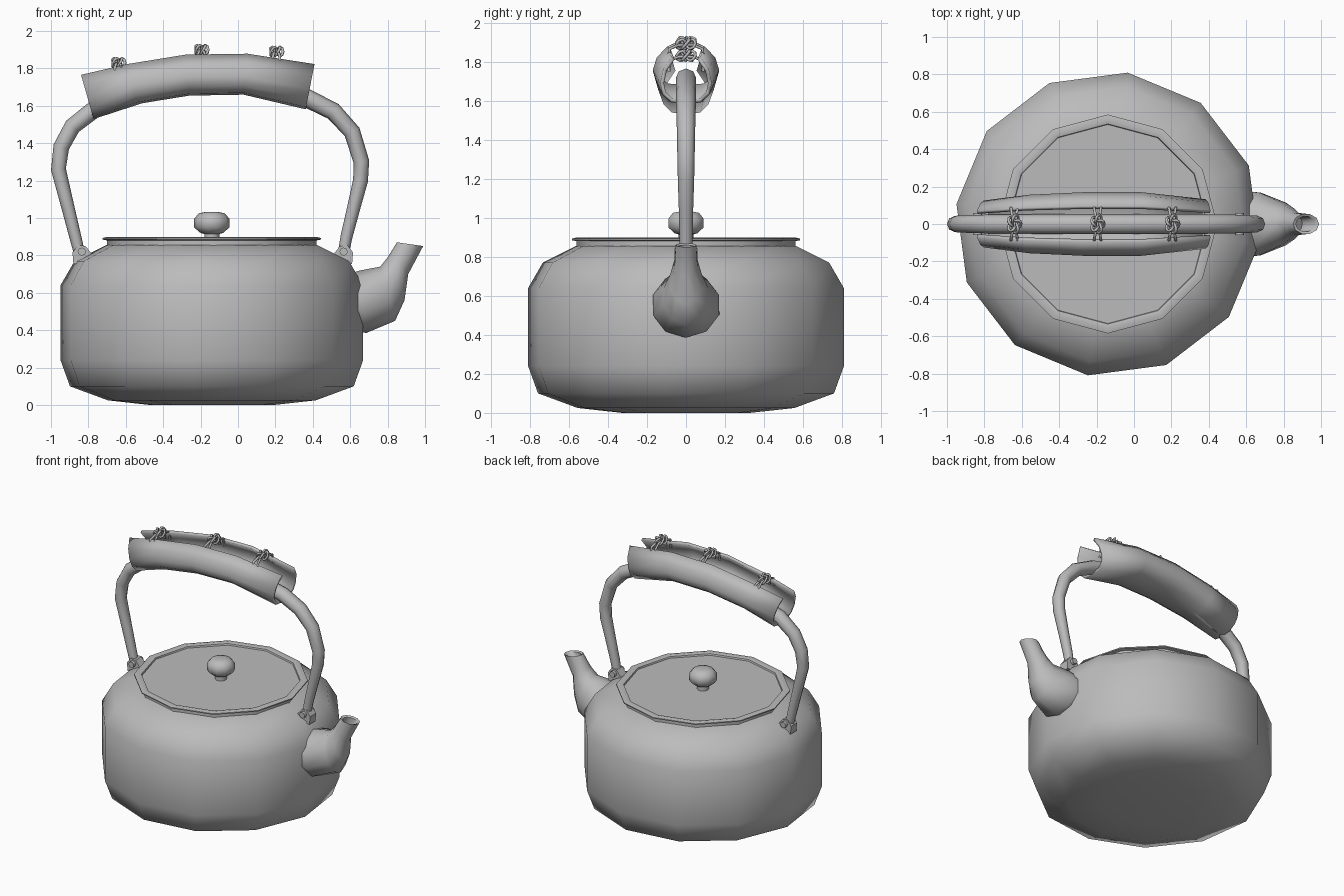
import bpy, bmesh, math
from math import sin, cos, pi
from mathutils import Vector

if "Cube" in bpy.data.objects:
    bpy.data.objects.remove(bpy.data.objects["Cube"])

CX = -0.14  # axis of the pot

metal = bpy.data.materials.new("plain grey")
metal.use_nodes = True
metal.diffuse_color = (0.5, 0.5, 0.5, 1)
metal.node_tree.nodes["Principled BSDF"].inputs["Base Color"].default_value = (0.5, 0.5, 0.5, 1)


def finish(obj, angle):
    obj.data.materials.append(metal)
    bpy.ops.object.select_all(action='DESELECT')
    obj.select_set(True)
    bpy.context.view_layer.objects.active = obj
    bpy.ops.object.shade_smooth_by_angle(angle=math.radians(angle))
    return obj


def loft(name, rings, closed=True, caps=(True, True), angle=50):
    """Skin a list of equal-length rings of points."""
    bm = bmesh.new()
    rows = [[bm.verts.new(p) for p in ring] for ring in rings]
    n = len(rows[0])
    for a, b in zip(rows, rows[1:]):
        for i in range(n if closed else n - 1):
            j = (i + 1) % n
            bm.faces.new((a[i], a[j], b[j], b[i]))
    if closed and caps[0]:
        bm.faces.new(rows[0][::-1])
    if closed and caps[1]:
        bm.faces.new(rows[-1])
    bmesh.ops.recalc_face_normals(bm, faces=bm.faces)
    mesh = bpy.data.meshes.new(name)
    bm.to_mesh(mesh)
    bm.free()
    obj = bpy.data.objects.new(name, mesh)
    bpy.context.collection.objects.link(obj)
    return finish(obj, angle)


def lathe(name, profile, sides, phase=0, x=CX, angle=50, caps=(True, True)):
    turns = [math.radians(phase) + 2 * pi * i / sides for i in range(sides)]
    return loft(name, [[(x + r * cos(t), r * sin(t), z) for t in turns]
                       for r, z in profile], angle=angle, caps=caps)


def frames(path):
    """Point and in-plane normal at each station of a path in the xz plane."""
    pts = [Vector((p[0], 0, p[1])) for p in path]
    for i, p in enumerate(pts):
        d = (pts[min(i + 1, len(pts) - 1)] - pts[max(i - 1, 0)]).normalized()
        yield p, Vector((-d.z, 0, d.x))


# Pot, rim and lid
lathe("pot_body", [(0.33, 0), (0.56, 0.025), (0.765, 0.10), (0.816, 0.24), (0.816, 0.64),
                   (0.74, 0.77), (0.57, 0.855)], 12, phase=-7.5, angle=60)
lathe("pot_rim", [(0.56, 0.83), (0.56, 0.88), (0.585, 0.885), (0.585, 0.893), (0.56, 0.899),
                  (0.535, 0.893), (0.53, 0.875)], 12, caps=(True, False))
lathe("lid", [(0.54, 0.865), (0.54, 0.882)], 12)
lathe("lid_knob", [(0.04, 0.87), (0.04, 0.915), (0.06, 0.92), (0.095, 0.95), (0.095, 0.995),
                   (0.07, 1.025), (0.03, 1.033)], 10, angle=55)

# Spout: elliptical sections given by top point, bottom point and half width
spout = [(0.58, 0.70, 0.62, 0.40, 0.18), (0.655, 0.72, 0.685, 0.385, 0.178),
         (0.76, 0.74, 0.84, 0.45, 0.12), (0.80, 0.79, 0.89, 0.56, 0.085),
         (0.825, 0.83, 0.91, 0.70, 0.062), (0.85, 0.87, 0.99, 0.85, 0.055),
         (0.865, 0.86, 0.97, 0.845, 0.042), (0.84, 0.79, 0.90, 0.72, 0.04)]
rings = []
for tx, tz, bx, bz, w in spout:
    c = Vector(((tx + bx) / 2, 0, (tz + bz) / 2))
    h = Vector(((tx - bx) / 2, 0, (tz - bz) / 2))
    rings.append([c + h * cos(2 * pi * i / 10) + Vector((0, w * sin(2 * pi * i / 10), 0))
                  for i in range(10)])
loft("spout", rings)

# Bail handle: x, z, radius
bail = [(-0.85, 0.82, 0.03), (-0.87, 0.90, 0.032), (-0.91, 1.06, 0.035), (-0.96, 1.26, 0.04),
        (-0.945, 1.38, 0.043), (-0.885, 1.49, 0.045), (-0.77, 1.58, 0.048), (-0.50, 1.67, 0.05),
        (-0.25, 1.715, 0.05), (0.04, 1.715, 0.05), (0.37, 1.64, 0.05), (0.51, 1.57, 0.048),
        (0.61, 1.46, 0.045), (0.66, 1.30, 0.042), (0.655, 1.20, 0.04), (0.615, 1.04, 0.035),
        (0.58, 0.90, 0.032), (0.565, 0.82, 0.03)]
loft("bail_handle", [[p + n * r * cos(2 * pi * i / 8) + Vector((0, r * 1.05 * sin(2 * pi * i / 8), 0))
                      for i in range(8)]
                     for (p, n), (_, _, r) in zip(frames(bail), bail)])

# Grip: open-topped sleeve wrapped under the bail; x, z, width scale
grip = [(-0.805, 1.645, 0.74), (-0.56, 1.715, 0.92), (-0.27, 1.762, 1), (0.04, 1.767, 1), (0.385, 1.70, 0.78)]
half = [(0.095, 0.112), (0.15, 0.055), (0.17, -0.01), (0.155, -0.06), (0.10, -0.098)]
section = half + [(0, -0.108)] + [(-y, z) for y, z in reversed(half)]
sleeve = loft("grip_sleeve", [[p + n * z * (1.12 if k in (0, 4) else 1) + Vector((0, y * grip[k][2], 0))
                               for y, z in section]
                              for k, (p, n) in enumerate(frames(grip))], closed=False, angle=60)
thick = sleeve.modifiers.new("thickness", 'SOLIDIFY')
thick.thickness = 0.02
thick.offset = -1


def cord(name, points, radius, cyclic=False):
    curve = bpy.data.curves.new(name, 'CURVE')
    curve.dimensions = '3D'
    curve.bevel_depth = radius
    curve.bevel_resolution = 1
    line = curve.splines.new('POLY')
    line.points.add(len(points) - 1)
    for q, p in zip(line.points, points):
        q.co = (*p, 1)
    line.use_cyclic_u = cyclic
    obj = bpy.data.objects.new(name, curve)
    curve.materials.append(metal)
    bpy.context.collection.objects.link(obj)


# Cord ties across the grip opening, each with a knot on top
for label, kx, kz in (("left", 0.205, 1.885), ("middle", -0.195, 1.895), ("right", -0.64, 1.825)):
    knot = []
    for i in range(40):
        t = 2 * pi * i / 40
        r = 0.024 + 0.012 * cos(5 * t)
        knot.append((kx + r * cos(2 * t) , r * 1.4 * sin(2 * t), kz + 0.005 + 0.024 * sin(5 * t)))
    cord(label + "_knot", knot, 0.008, True)
    for s in (-1, 1):
        cord(label + "_tie", [(kx + s * 0.02, -0.088, kz - 0.075), (kx + s * 0.018, -0.085, kz - 0.02),
                              (kx + s * 0.01, -0.04, kz), (kx + s * 0.01, 0.04, kz),
                              (kx + s * 0.018, 0.085, kz - 0.02), (kx + s * 0.02, 0.088, kz - 0.075)], 0.008)

# Lugs joining the bail to the shoulder
for label, x, s in (("right", -0.835, -1), ("left", 0.565, 1)):
    outline = [(0.045, -0.06), (0.05, 0.0), (0.02, 0.04), (-0.02, 0.035), (-0.055, -0.01), (-0.06, -0.06)]
    loft(label + "_lug", [[(x + s * a, y, 0.815 + b) for a, b in outline] for y in (-0.035, 0.035)], angle=30)
    pin = [(0.022 * cos(pi * i / 4), 0.022 * sin(pi * i / 4)) for i in range(8)]
    loft(label + "_pin", [[(x + a, y, 0.82 + b) for a, b in pin] for y in (-0.058, 0.058)], angle=50)
